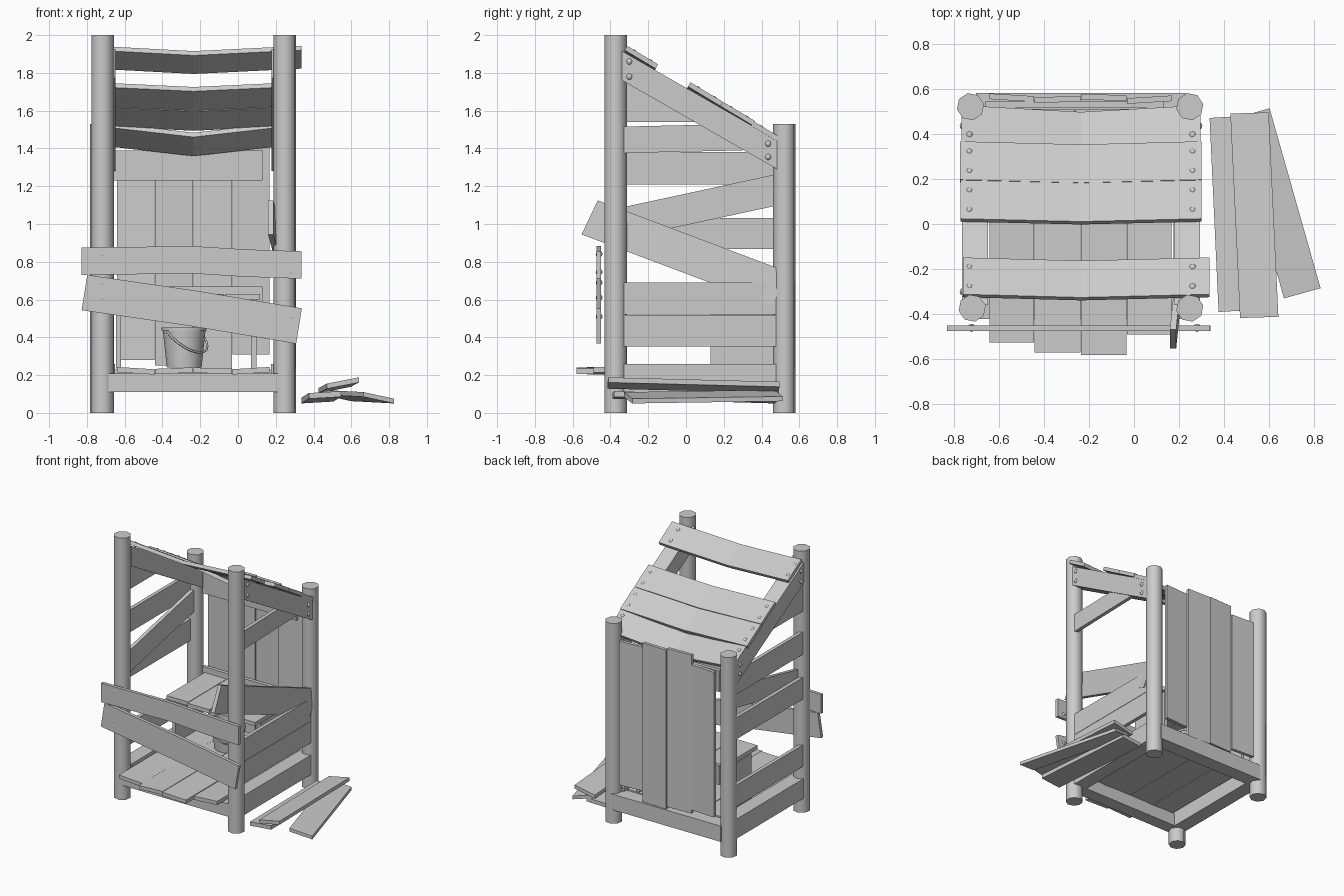
import bpy, bmesh, math
from mathutils import Vector as V

if "Cube" in bpy.data.objects:
    bpy.data.objects.remove(bpy.data.objects["Cube"])

CX = -0.235  # centre line of the hut


def make(name, verts, faces):
    me = bpy.data.meshes.new(name)
    me.from_pydata([tuple(v) for v in verts], [], faces)
    bm = bmesh.new()
    bm.from_mesh(me)
    bmesh.ops.remove_doubles(bm, verts=bm.verts, dist=1e-4)
    bmesh.ops.recalc_face_normals(bm, faces=bm.faces)
    bm.to_mesh(me)
    bm.free()
    ob = bpy.data.objects.new(name, me)
    bpy.context.collection.objects.link(ob)
    return ob


def smooth(ob, deg):
    bpy.ops.object.select_all(action='DESELECT')
    ob.select_set(True)
    bpy.context.view_layer.objects.active = ob
    bpy.ops.object.shade_smooth_by_angle(angle=math.radians(deg))


def board(name, pts, w, t):
    """Rectangular section (full width w, full thickness t) along centre points."""
    w, t = V(w) / 2, V(t) / 2
    verts = [V(p) + s for p in pts for s in (-w - t, w - t, w + t, -w + t)]
    faces = [(0, 1, 2, 3)]
    for i in range(len(pts) - 1):
        a = i * 4
        faces += [(a + j, a + (j + 1) % 4, a + 4 + (j + 1) % 4, a + 4 + j) for j in range(4)]
    n = len(verts)
    faces.append((n - 4, n - 3, n - 2, n - 1))
    return make(name, verts, faces)


def box(name, x0, x1, y0, y1, z0, z1):
    y, z = (y0 + y1) / 2, (z0 + z1) / 2
    return board(name, [(x0, y, z), (x1, y, z)], (0, y1 - y0, 0), (0, 0, z1 - z0))


def nail(p):
    bpy.ops.mesh.primitive_uv_sphere_add(segments=8, ring_count=6, radius=0.018, location=p)
    bpy.context.object.name = "nail"
    smooth(bpy.context.object, 60)


# corner posts
for name, y, h, xs in (("front_post", -0.373, 2.0, (-0.717, 0.247)), ("back_post", 0.52, 1.53, (-0.725, 0.247))):
    for x in xs:
        bpy.ops.mesh.primitive_cylinder_add(vertices=8, radius=0.061, depth=h, location=(x, y, h / 2),
                                            rotation=(0, 0, 0.2))
        bpy.context.object.name = name
        smooth(bpy.context.object, 50)

# base frame
box("front_base_rail", -0.70, 0.23, -0.42, -0.32, 0.11, 0.208)
box("back_base_rail", -0.70, 0.23, 0.47, 0.58, 0.11, 0.23)
box("left_base_rail", -0.76, -0.65, -0.36, 0.50, 0.11, 0.26)
box("right_base_rail", 0.175, 0.285, -0.36, 0.50, 0.11, 0.26)

# floor, back wall and seat planks
edges = (-0.64, -0.44, -0.235, -0.03, 0.17)
front = (-0.525, -0.57, -0.58, -0.49)
low = (0.28, 0.25, 0.235, 0.31)
high = (1.39, 1.46, 1.45, 1.41)
tilt = (-0.012, 0.008, -0.006, 0.012)
for i in range(4):
    x0, x1 = edges[i], edges[i + 1] - 0.003
    xm = (x0 + x1) / 2
    board("floor_plank", [(xm, front[i], 0.223), (xm, 0.47, 0.223)], (x1 - x0, 0, tilt[i]), (0, 0, 0.028))
    yb = 0.556 + (0.004, -0.004, 0.005, -0.005)[i]
    board("back_plank", [(xm, yb, low[i]), (xm, yb, high[i])], (x1 - x0, tilt[i], 0), (0, 0.025, 0))
    s0 = -0.64 + 0.19 * i
    box("seat_plank", s0, s0 + 0.186, (0.05, 0.03, 0.06, 0.04)[i], 0.51, 0.60, 0.63)
box("upper_back_batten", -0.66, 0.13, 0.515, 0.542, 1.23, 1.39)
box("lower_back_batten", -0.66, 0.13, 0.515, 0.542, 0.52, 0.67)
box("seat_leg_left", -0.645, -0.62, 0.13, 0.46, 0.235, 0.60)
box("seat_leg_right", 0.07, 0.098, 0.13, 0.46, 0.235, 0.60)

# rafters
for side, x, out in (("left", -0.705, -1), ("right", 0.235, 1)):
    board(side + "_rafter", [(x, -0.36, 1.85), (x, 0.50, 1.357)], (0, 0, 0.155), (0.115, 0, 0))
    for y, z in ((-0.3, 1.86), (-0.3, 1.78), (0.435, 1.425), (0.435, 1.355)):
        nail((x + 0.05 * out, y, z))

# side wall boards, set between the posts: start y, z, end y, z, height
RX, LX = 0.27, -0.742
T = (0.028, 0, 0)
for y0, z0, y1, z1, h in ((-0.36, 0.435, 0.5, 0.435, 0.165), (-0.36, 0.605, 0.5, 0.605, 0.17),
                          (-0.36, 1.445, 0.3, 1.46, 0.14)):
    board("right_wall_board", [(RX, y0, z0), (RX, y1, z1)], (0, 0, h), T)
for y0, z0, y1, z1, h in ((-0.36, 0.435, 0.5, 0.435, 0.165), (-0.36, 0.95, 0.5, 0.95, 0.165),
                          (-0.36, 1.295, 0.5, 1.295, 0.17)):
    board("left_wall_board", [(LX, y0, z0), (LX, y1, z1)], (0, 0, h), T)
board("left_slanted_board", [(LX + 0.028, -0.36, 1.0), (LX + 0.028, 0.5, 1.185)], (0, -0.03, 0.16), T)
board("right_loose_board", [(0.173, -0.51, 1.035), (0.277, 0.5, 0.655)], (0, 0.085, 0.18), (0.028, 0, 0))
tri = [(-0.36, 1.54), (0.12, 1.54), (-0.36, 1.8)]
make("left_gable_board", [(LX + dx, y, z) for dx in (-0.014, 0.014) for y, z in tri],
     [(0, 1, 2), (3, 4, 5), (0, 1, 4, 3), (1, 2, 5, 4), (2, 0, 3, 5)])

# sagging roof planks: left x, right x, front y, back y, sag, lift
for x0, x1, ya, yb, sag, up in ((-0.757, 0.335, -0.318, -0.155, 0.028, 0.018), (-0.77, 0.30, 0.017, 0.188, 0.025, 0.026),
                                (-0.772, 0.30, 0.19, 0.36, 0.028, 0.026), (-0.765, 0.295, 0.352, 0.52, 0.06, 0.02)):
    ym = (ya + yb) / 2
    z = 1.915 - 0.6 * (ym + 0.32) + up
    board("roof_plank", [(x0, ym, z), (CX, ym - sag * 0.5, z - sag), (x1, ym, z)],
          (0, yb - ya, -0.6 * (yb - ya)), (0, 0.013, 0.023))
    for x in (-0.73, 0.26):
        for d in (-0.043, 0.043):
            nail((x, ym + d, z - 0.6 * d - 0.002))

# boards nailed across the front
FY = -0.462
board("upper_front_board", [(-0.828, FY, 0.803), (CX, FY, 0.81), (0.04, FY, 0.793), (0.335, FY, 0.783)],
      (0, 0, 0.145), (0, 0.025, 0))
board("lower_front_board", [(-0.813, FY, 0.637), (CX, FY, 0.553), (0.323, FY, 0.46)],
      (0.03, 0, 0.187), (0, 0.025, 0))
for x, z in ((-0.72, 0.84), (0.28, 0.745), (-0.72, 0.69), (-0.72, 0.61), (0.28, 0.51)):
    nail((x, FY + 0.002, z))

# fallen planks beside the hut
board("fallen_plank_a", [(0.42, 0.475, 0.07), (0.46, -0.385, 0.095)], (0.17, 0.01, 0.01), (0, 0, 0.03))
board("fallen_plank_b", [(0.512, 0.492, 0.135), (0.555, -0.414, 0.158)], (0.17, 0.005, 0.033), (0, 0, 0.027))
board("fallen_plank_c", [(0.52, 0.49, 0.092), (0.746, -0.307, 0.08)], (0.162, 0.045, -0.035), (0, 0, 0.025))

# bucket, turned from a profile
prof = [(0.0, 0.24), (0.092, 0.24), (0.113, 0.437), (0.119, 0.437), (0.119, 0.452), (0.107, 0.452),
        (0.086, 0.252), (0.0, 0.252)]
BX, BY, N = -0.285, 0.28, 16
verts, faces = [], []
m = len(prof)
for i in range(N):
    t = 2 * math.pi * i / N
    verts += [(BX + r * math.cos(t), BY + r * math.sin(t), z) for r, z in prof]
    a, b = i * m, (i + 1) % N * m
    faces += [(a + k, b + k, b + k + 1, a + k + 1) for k in range(m - 1)]
smooth(make("bucket", verts, faces), 35)

# drooping bucket handle
cu = bpy.data.curves.new("bucket_handle", 'CURVE')
cu.dimensions = '3D'
cu.bevel_depth = 0.006
cu.bevel_resolution = 1
sp = cu.splines.new('POLY')
sp.points.add(10)
A, B, D = V((-0.375, 0.21, 0.43)), V((-0.185, 0.35, 0.41)), V((0.07, -0.10, -0.10))
for i, p in enumerate(sp.points):
    a = math.pi * i / 10
    q = A.lerp(B, (1 - math.cos(a)) / 2) + D * math.sin(a)
    p.co = (q.x, q.y, q.z, 1)
bpy.context.collection.objects.link(bpy.data.objects.new("bucket_handle", cu))
